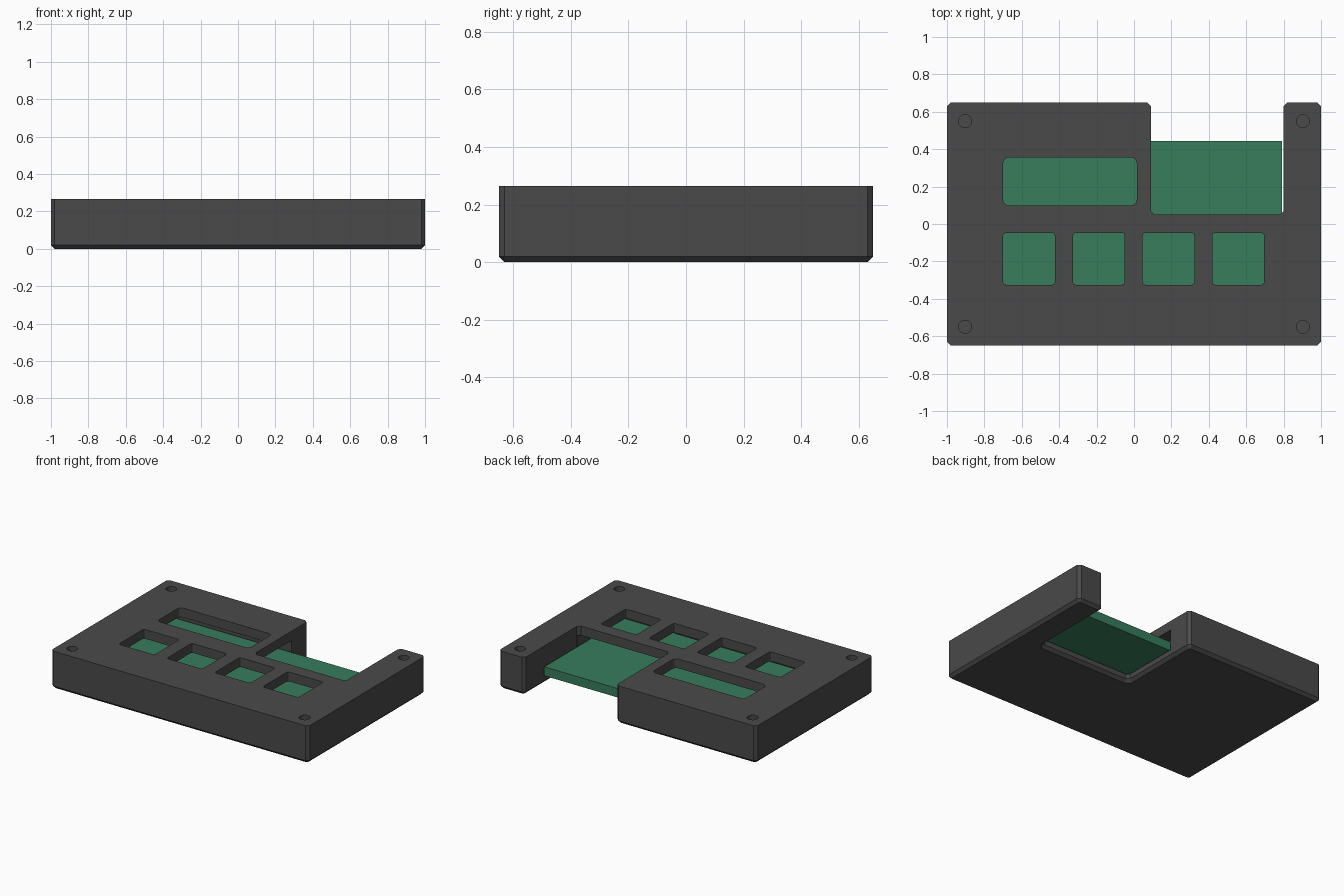
import bpy, bmesh, math
from mathutils import Vector

if "Cube" in bpy.data.objects:
    bpy.data.objects.remove(bpy.data.objects["Cube"])


def material(name, rgb):
    m = bpy.data.materials.new(name)
    m.diffuse_color = (*rgb, 1)
    m.use_nodes = True
    m.node_tree.nodes["Principled BSDF"].inputs["Base Color"].default_value = m.diffuse_color
    return m


GREY = material("dark grey plastic", (0.068, 0.068, 0.068))
GREEN = material("green board", (0.038, 0.205, 0.107))


def rounded(points, r, steps=1):
    """Round (or chamfer, with one step) every corner of a 2D outline."""
    out = []
    n = len(points)
    for i in range(n):
        p = Vector(points[i])
        a = p + (Vector(points[i - 1]) - p).normalized() * r
        b = p + (Vector(points[(i + 1) % n]) - p).normalized() * r
        c = a + b - p
        for k in range(steps + 1):
            t = k / steps * math.pi / 2
            out.append(c + (a - c) * math.cos(t) + (b - c) * math.sin(t))
    return out


def rect(x0, x1, y0, y1):
    return [(x0, y0), (x1, y0), (x1, y1), (x0, y1)]


def prism(name, outline, z0, z1, mat, bottom_chamfer=0):
    bm = bmesh.new()
    base = bm.faces.new([bm.verts.new((p[0], p[1], z0)) for p in outline])
    ext = bmesh.ops.extrude_face_region(bm, geom=[base], use_keep_orig=True)
    for v in ext["geom"]:
        if isinstance(v, bmesh.types.BMVert):
            v.co.z = z1
    bmesh.ops.recalc_face_normals(bm, faces=bm.faces[:])
    if bottom_chamfer:
        edges = [e for e in bm.edges if all(abs(v.co.z - z0) < 1e-6 for v in e.verts)]
        bmesh.ops.bevel(bm, geom=edges, offset=bottom_chamfer, segments=1,
                        affect='EDGES', profile=0.5)
    me = bpy.data.meshes.new(name)
    bm.to_mesh(me)
    bm.free()
    me.materials.append(mat)
    ob = bpy.data.objects.new(name, me)
    bpy.context.collection.objects.link(ob)
    return ob


def cut(target, cutter):
    mod = target.modifiers.new("cut", 'BOOLEAN')
    mod.operation = 'DIFFERENCE'
    mod.solver = 'EXACT'
    mod.object = cutter
    bpy.context.view_layer.objects.active = target
    bpy.ops.object.modifier_apply(modifier=mod.name)
    bpy.data.objects.remove(cutter, do_unlink=True)


# Case: slab with a notch at the back, chamfered corners and bottom edge
H, FLOOR, LID = 0.265, 0.055, 0.20
outline = [(-1, -0.65), (1, -0.65), (1, 0.65), (0.80, 0.65),
           (0.80, 0.05), (0.09, 0.05), (0.09, 0.65), (-1, 0.65)]
case = prism("case", rounded(outline, 0.02), 0, H, GREY, 0.02)

# Hollow interior, open into the notch
cut(case, prism("cavity_cutter", rect(-0.798, 0.798, -0.465, 0.465), FLOOR, LID, GREY))

# Display window
cut(case, prism("display_cutter", rounded(rect(-0.70, 0.015, 0.10, 0.355), 0.03, 4),
                LID - 0.05, H + 0.1, GREY))

# Row of four button windows
for i in range(4):
    x = -0.70 + i * 0.373
    cut(case, prism("button_cutter", rounded(rect(x, x + 0.277, -0.325, -0.047), 0.015, 2),
                    LID - 0.05, H + 0.1, GREY))

# Blind screw holes in the corners
for sx in (-1, 1):
    for sy in (-1, 1):
        ring = [(sx * 0.903 + 0.035 * math.cos(k * math.tau / 24),
                 sy * 0.55 + 0.035 * math.sin(k * math.tau / 24)) for k in range(24)]
        cut(case, prism("screw_cutter", ring, 0.065, H + 0.1, GREY))

# Circuit board inside the case
prism("circuit_board", rect(-0.79, 0.79, -0.445, 0.445), 0.065, 0.128, GREEN)
